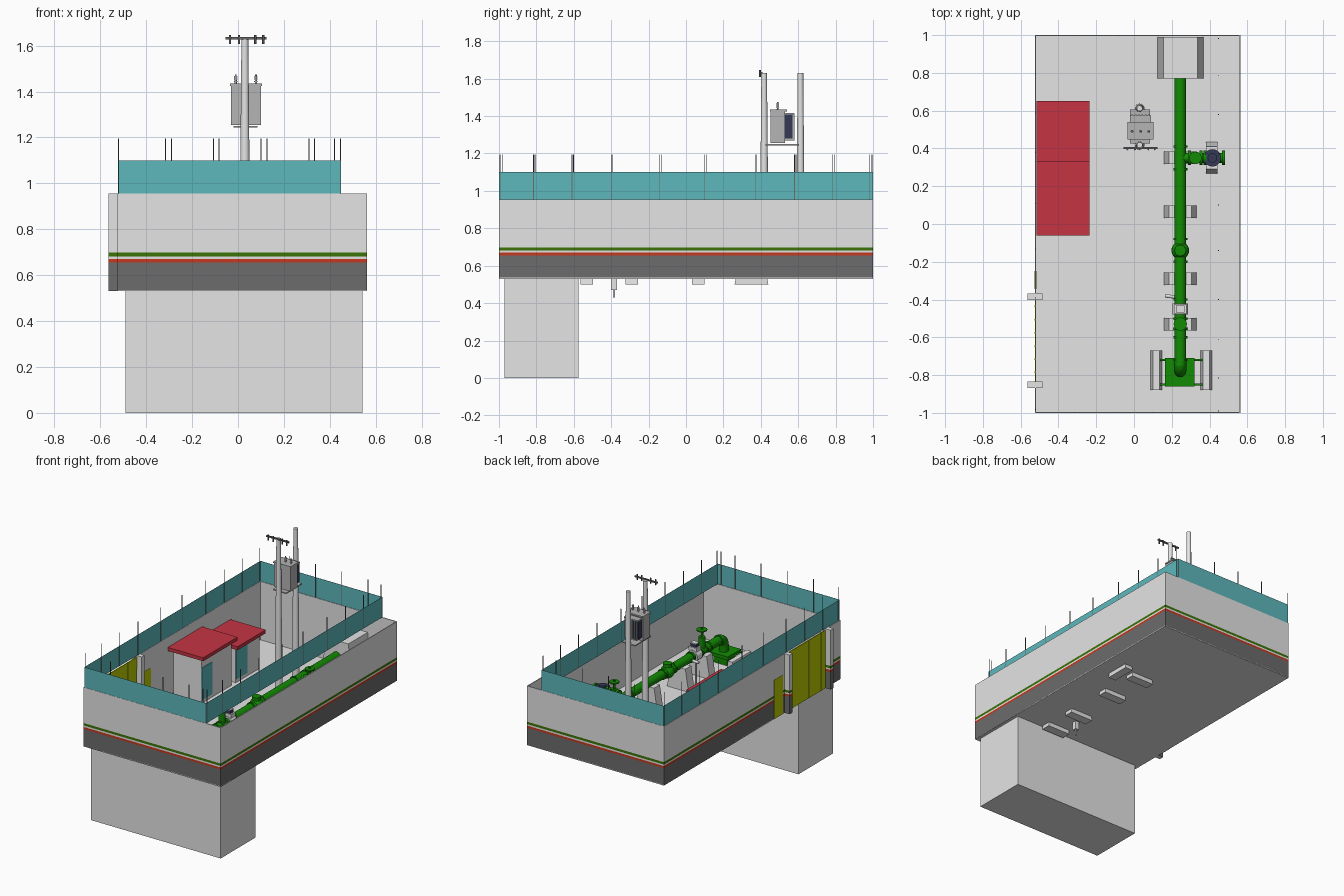
import bpy, bmesh, math
from mathutils import Vector, Matrix

cube = bpy.data.objects.get("Cube")
if cube:
    bpy.data.objects.remove(cube, do_unlink=True)

COLOURS = {
    "light_grey": (0.78, 0.78, 0.78), "dark_grey": (0.15, 0.15, 0.15),
    "roof_red": (0.56, 0.035, 0.055), "stripe_red": (0.56, 0.04, 0.015),
    "stripe_green": (0.045, 0.17, 0.002), "teal": (0.11, 0.48, 0.51),
    "pipe_green": (0.006, 0.26, 0.001), "olive": (0.5, 0.6, 0.001),
    "navy": (0.035, 0.042, 0.09), "mid_grey": (0.46, 0.46, 0.46)}
MATS = {}
for name, rgb in COLOURS.items():
    m = bpy.data.materials.new(name)
    m.use_nodes = True
    m.diffuse_color = (*rgb, 1)
    m.node_tree.nodes["Principled BSDF"].inputs["Base Color"].default_value = (*rgb, 1)
    MATS[name] = m


def finish(name, bm, *colours, smooth=False):
    mesh = bpy.data.meshes.new(name)
    bm.to_mesh(mesh)
    bm.free()
    obj = bpy.data.objects.new(name, mesh)
    bpy.context.collection.objects.link(obj)
    for c in colours:
        mesh.materials.append(MATS[c])
    if smooth:
        bpy.ops.object.select_all(action='DESELECT')
        bpy.context.view_layer.objects.active = obj
        obj.select_set(True)
        bpy.ops.object.shade_smooth_by_angle(angle=math.radians(40))
    return obj


def add_box(bm, x, y, z, taper=(1, 1)):
    """Box from three (min, max) ranges; taper scales the top in x and y."""
    size = [r[1] - r[0] for r in (x, y, z)]
    mid = Vector([sum(r) / 2 for r in (x, y, z)])
    for v in bmesh.ops.create_cube(bm, size=1)["verts"]:
        if v.co.z > 0:
            v.co.x *= taper[0]
            v.co.y *= taper[1]
        v.co = mid + Vector([a * b for a, b in zip(v.co, size)])


def box(name, colour, x, y, z, taper=(1, 1)):
    bm = bmesh.new()
    add_box(bm, x, y, z, taper)
    return finish(name, bm, colour)


def rod(name, colour, a, b, r, r2=None, sides=20):
    """Straight round bar from a to b."""
    a, b = Vector(a), Vector(b)
    rot = (b - a).to_track_quat('Z', 'Y').to_matrix().to_4x4()
    bm = bmesh.new()
    bmesh.ops.create_cone(bm, cap_ends=True, segments=sides, radius1=r,
                          radius2=r if r2 is None else r2, depth=(b - a).length,
                          matrix=Matrix.Translation((a + b) / 2) @ rot)
    return finish(name, bm, colour, smooth=True)


FLOOR, TOP = 0.53, 0.955
DECK = FLOOR + 0.006
LEFT, RIGHT, T = -0.525, 0.563, 0.006


def banded(name, x, y, all_round=False):
    """Wall or pillar with a dark plinth and painted stripes on its outside."""
    bm = bmesh.new()
    add_box(bm, x, y, (FLOOR, TOP))
    bands = [(0.655, 1), (0.67, 2), (0.681, 0), (0.698, 3)]
    for z, _ in bands:
        bmesh.ops.bisect_plane(bm, geom=bm.verts[:] + bm.edges[:] + bm.faces[:],
                               plane_co=(0, 0, z), plane_no=(0, 0, 1))
    bm.normal_update()
    for f in bm.faces:
        c = f.calc_center_median()
        out = abs(f.normal.z) < 0.5 and f.normal.x * c.x + f.normal.y * c.y > 0.3
        if all_round and abs(f.normal.z) < 0.5 or out:
            f.material_index = next((i for z, i in bands if c.z < z), 0)
    finish(name, bm, "light_grey", "dark_grey", "stripe_red", "stripe_green")


# Ground slab, pit and perimeter walls
box("floor_slab", "light_grey", (LEFT, RIGHT), (-1, 1), (FLOOR, DECK))
box("pit", "light_grey", (-0.49, 0.542), (-0.97, -0.575), (0, FLOOR))
banded("front_wall", (LEFT, RIGHT), (-1, -1 + T))
banded("back_wall", (LEFT, RIGHT), (1 - T, 1))
banded("right_wall", (RIGHT - T, RIGHT), (-1 + T, 1 - T))
banded("left_wall_front", (LEFT, LEFT + T), (-1 + T, -0.85))
banded("left_wall_back", (LEFT, LEFT + T), (-0.385, 1 - T))

# Gate, pillars and side door
for label, y in (("front", -0.85), ("back", -0.385)):
    banded("gate_pillar_" + label, (-0.565, -0.485), (y - 0.017, y + 0.017), True)
box("gate", "olive", (LEFT, LEFT + 0.006), (-0.833, -0.402), (FLOOR, 0.945))
for i in range(6):
    y = -0.79 + i * 0.07
    box("gate_rib", "olive", (LEFT - 0.0015, LEFT + 0.0075), (y, y + 0.008), (FLOOR, 0.945))
box("side_door", "olive", (LEFT - 0.002, LEFT + T + 0.002), (-0.345, -0.25), (FLOOR, 0.81))

# Fence panels and posts
FX = (LEFT + 0.004, 0.447)
FENCE = (TOP, 1.1)
for label, x in zip(("left", "right"), FX):
    box("fence_" + label, "teal", (x - 0.0005, x + 0.0005), (-0.998, 0.998), FENCE)
for label, y in (("front", -0.998), ("back", 0.998)):
    box("fence_" + label, "teal", FX, (y - 0.0005, y + 0.0005), FENCE)
posts = [(x, y + shift) for x, shift in zip(FX, (0.008, 0)) for y in
         (-0.99, -0.815, -0.61, -0.4, -0.14, 0.1, 0.37, 0.58, 0.785, 0.982)]
for i in range(4):
    posts += [(-0.315 + 0.208 * i, -0.996), (-0.29 + 0.208 * i, 0.996)]
posts.append((0.42, -0.996))
bm = bmesh.new()
for x, y in posts:
    add_box(bm, (x - 0.002, x + 0.002), (y - 0.002, y + 0.002), (TOP, 1.195))
finish("fence_posts", bm, "dark_grey")

# Two huts with flat roofs and doors
for label, y0, y1, z, dy in (("front", -0.06, 0.33, 0.885, 0.03), ("back", 0.33, 0.65, 0.815, 0.035)):
    box("hut_" + label, "light_grey", (-0.49, -0.27), (y0 + 0.03, y1 - 0.02), (DECK, z - 0.025))
    box("hut_roof_" + label, "roof_red", (-0.515, -0.235), (y0, y1), (z - 0.025, z))
    box("hut_door_" + label, "teal", (-0.272, -0.266), (y0 + dy, y0 + dy + 0.12), (0.56, 0.79))

# Twin poles with transformer
PX = 0.03
for label, y in (("front", 0.418), ("back", 0.612)):
    rod("pole_" + label, "light_grey", (PX, y, DECK), (PX, y, 1.63), 0.025, 0.015)
box("crossarm", "dark_grey", (-0.055, 0.125), (0.398, 0.408), (1.627, 1.637))
for x in (-0.035, 0.005, 0.075, 0.11):
    rod("line_insulator", "dark_grey", (x, 0.395, 1.608), (x, 0.395, 1.647), 0.005, sides=10)
box("platform", "mid_grey", (-0.02, 0.085), (0.425, 0.605), (1.243, 1.251))
box("transformer_tank", "mid_grey", (-0.03, 0.1), (0.453, 0.53), (1.255, 1.43))
box("transformer_lid", "mid_grey", (-0.034, 0.104), (0.448, 0.54), (1.425, 1.435))
for i in range(6):
    x = -0.013 + i * 0.0175
    box("radiator_fin", "mid_grey", (x, x + 0.008), (0.53, 0.58), (1.27, 1.415))
box("radiator_core", "navy", (-0.02, 0.09), (0.53, 0.57), (1.28, 1.41))
box("radiator_header", "mid_grey", (-0.021, 0.091), (0.53, 0.575), (1.408, 1.416))
for x in (-0.01, 0.035, 0.078):
    rod("bushing", "mid_grey", (x, 0.49, 1.43), (x, 0.49, 1.475), 0.005, 0.004, 12)
    for k in range(3):
        z = 1.442 + k * 0.01
        rod("bushing_ring", "mid_grey", (x, 0.49, z), (x, 0.49, z + 0.004), 0.008, sides=12)

# Main pipe with flanges and elbow
X, Z = 0.245, 0.71
rod("main_pipe", "pipe_green", (X, -0.75, Z), (X, 0.8, Z), 0.031)
curve = bpy.data.curves.new("pipe_elbow", 'CURVE')
curve.dimensions = '3D'
curve.bevel_depth = 0.032
curve.use_fill_caps = True
spline = curve.splines.new('POLY')
spline.points.add(8)
for i, p in enumerate(spline.points):
    a = i / 7 * math.pi / 2
    p.co = (X, -0.725 - 0.055 * math.sin(a), Z - 0.055 + 0.055 * math.cos(a), 1)
spline.points[8].co = (X, -0.78, 0.6, 1)
curve.materials.append(MATS["pipe_green"])
bpy.context.collection.objects.link(bpy.data.objects.new("pipe_elbow", curve))
for y in (-0.72, -0.6, -0.555, -0.5, -0.4, -0.2, -0.08, 0.29, 0.41):
    rod("pipe_flange", "pipe_green", (X, y - 0.006, Z), (X, y + 0.006, Z), 0.037)

# Check valve bulge
bm = bmesh.new()
bmesh.ops.create_uvsphere(bm, u_segments=20, v_segments=12, radius=0.047,
                          matrix=Matrix.Translation((X, -0.14, Z)))
finish("check_valve", bm, "pipe_green", smooth=True)
rod("check_valve_cap", "pipe_green", (X, -0.14, Z), (X, -0.14, Z + 0.06), 0.03)


def gate_valve(x, y, top, r):
    """Bonnet, stem and handwheel standing on a pipe."""
    rod("valve_bonnet", "pipe_green", (x, y, Z), (x, y, top - 0.06), 0.022)
    rod("valve_stem", "pipe_green", (x, y, top - 0.06), (x, y, top), 0.007)
    rod("valve_wheel", "pipe_green", (x, y, top - 0.015), (x, y, top - 0.007), r)


# Gate valves and flow meter
gate_valve(X, -0.53, 0.87, 0.035)
gate_valve(0.325, 0.35, 0.81, 0.033)
rod("flow_meter", "light_grey", (X, -0.48, Z), (X, -0.42, Z), 0.042)
box("meter_head", "light_grey", (X - 0.032, X + 0.032), (-0.475, -0.425), (0.745, 0.772))
box("meter_display", "navy", (X - 0.022, X + 0.022), (-0.468, -0.432), (0.772, 0.795))
box("meter_cover", "light_grey", (X - 0.022, X + 0.022), (-0.468, -0.432), (0.795, 0.8))
rod("drain_arm", "light_grey", (0.165, -0.38, 0.7), (X, -0.39, 0.7), 0.009)
rod("drain_post", "light_grey", (0.19, -0.385, 0.43), (0.19, -0.385, 0.7), 0.006)
box("drain_sleeve", "light_grey", (0.175, 0.205), (-0.4, -0.37), (0.47, FLOOR))

# Branch line with motor valve
rod("branch_pipe", "pipe_green", (X, 0.35, Z), (0.47, 0.35, Z), 0.026)
for x in (0.295, 0.355, 0.375, 0.475):
    rod("branch_flange", "pipe_green", (x - 0.008, 0.35, Z), (x + 0.008, 0.35, Z), 0.038)
rod("valve_actuator", "navy", (0.415, 0.35, Z), (0.415, 0.35, 0.745), 0.046)
rod("actuator_cap", "navy", (0.415, 0.35, 0.745), (0.415, 0.35, 0.755), 0.025)

# Concrete supports, passing slightly below the slab
for y in (-0.53, -0.29, 0.065, 0.35):
    box("pipe_support", "light_grey", (X - 0.091, X + 0.091), (y - 0.033, y + 0.033),
        (0.5, 0.695), (0.66, 1))
box("branch_support", "light_grey", (0.382, 0.443), (0.26, 0.44), (0.5, 0.68), (1, 0.66))
box("anchor_block", "light_grey", (0.125, 0.367), (0.77, 0.99), (DECK, 0.82), (0.75, 1))

# Pump base with side beams and tie bars
box("pump_base", "pipe_green", (0.165, 0.32), (-0.86, -0.71), (0.59, 0.615))
box("pump_body", "pipe_green", (0.19, 0.295), (-0.835, -0.735), (DECK, 0.59))
for x in (0.118, 0.382):
    box("side_beam", "light_grey", (x - 0.03, x + 0.03), (-0.88, -0.67), (DECK, 0.61), (0.6, 1))
for y in (-0.85, -0.72):
    rod("tie_bar", "pipe_green", (0.118, y, 0.6), (0.382, y, 0.6), 0.006, sides=10)
